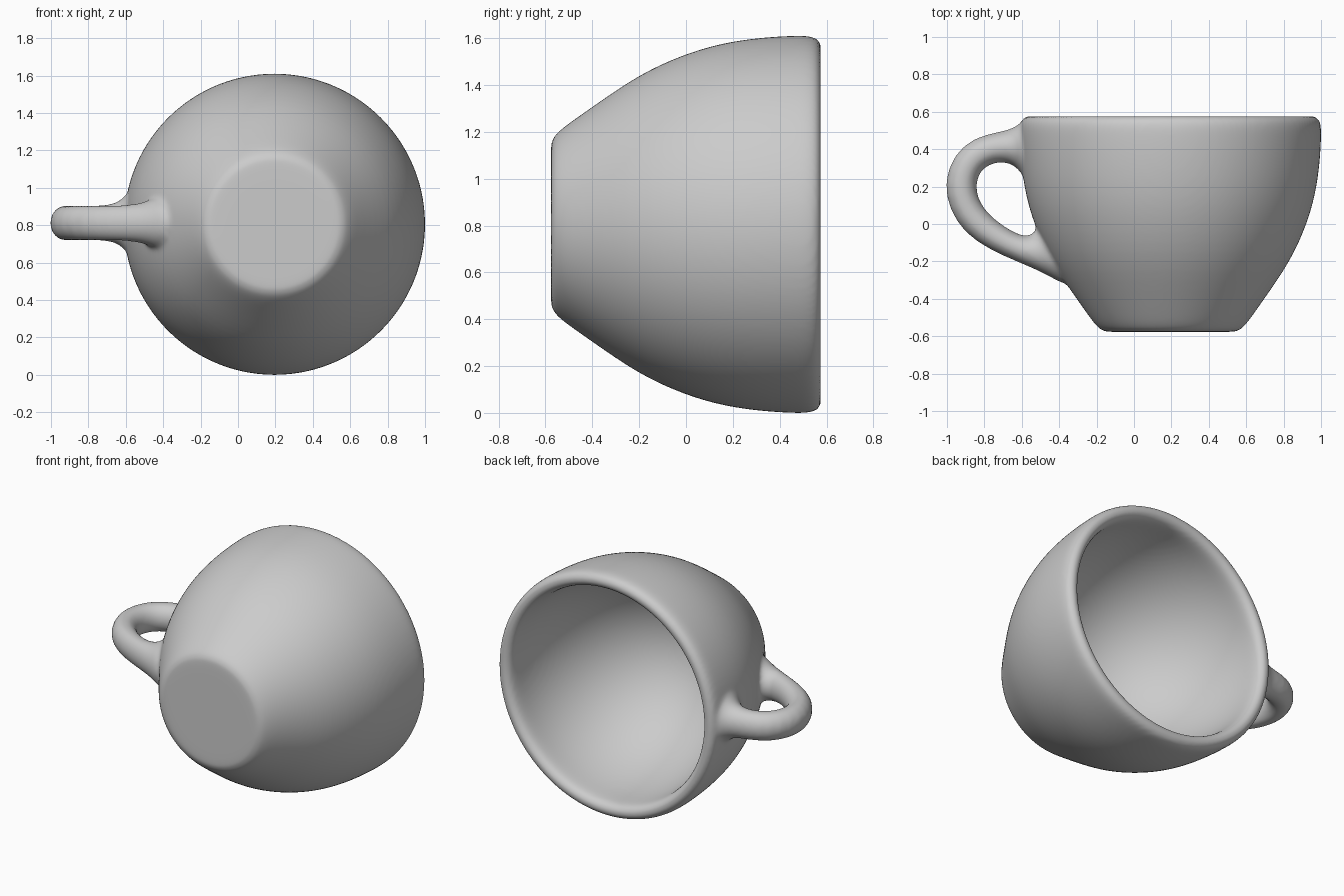
import bpy, bmesh, math

if "Cube" in bpy.data.objects:
    bpy.data.objects.remove(bpy.data.objects["Cube"])

CX, CZ = 0.195, 0.805   # axis of the cup, running along y
clay = bpy.data.materials.new("grey clay")
clay.diffuse_color = (0.6, 0.6, 0.6, 1)
clay.use_nodes = True
clay.node_tree.nodes["Principled BSDF"].inputs["Base Color"].default_value = clay.diffuse_color


def build(name, rings):
    """Skin a list of equal rings of points into a closed smooth object."""
    bm = bmesh.new()
    loops = [[bm.verts.new(p) for p in ring] for ring in rings]
    n = len(loops[0])
    for a, b in zip(loops, loops[1:]):
        for i in range(n):
            j = (i + 1) % n
            bm.faces.new((a[i], a[j], b[j], b[i]))
    bm.faces.new(loops[0])
    bm.faces.new(loops[-1])
    bmesh.ops.recalc_face_normals(bm, faces=bm.faces[:])
    mesh = bpy.data.meshes.new(name)
    bm.to_mesh(mesh)
    bm.free()
    mesh.materials.append(clay)
    obj = bpy.data.objects.new(name, mesh)
    bpy.context.collection.objects.link(obj)
    sub = obj.modifiers.new("smooth", 'SUBSURF')
    sub.levels = sub.render_levels = 1
    for p in mesh.polygons:
        p.use_smooth = True
    return obj


# Cup: (radius, y) from the base centre, up the outside and over the rim
profile = [
    (0.02, -0.577), (0.2, -0.577), (0.33, -0.577), (0.365, -0.574), (0.397, -0.545),
    (0.432, -0.5), (0.502, -0.4), (0.572, -0.3), (0.636, -0.2), (0.687, -0.1),
    (0.728, 0.0), (0.76, 0.1), (0.782, 0.2), (0.796, 0.3), (0.804, 0.4),
    (0.807, 0.48), (0.806, 0.53), (0.795, 0.563), (0.768, 0.579), (0.735, 0.575),
    (0.713, 0.553)]
# Round bowl inside, down to the floor
RIM_R, RIM_Y, DEPTH = 0.705, 0.51, 0.89
for k in range(17):
    a = math.radians(88) * k / 16
    profile.append((RIM_R * math.cos(a), RIM_Y - DEPTH * math.sin(a)))
N = 64
cup = build("cup", [[(CX + r * math.cos(t), y, CZ + r * math.sin(t))
                     for t in (2 * math.pi * i / N for i in range(N))]
                    for r, y in profile])

# Handle: (inner x, y, outer x, y, half width in z), flared where it meets the cup
sections = [
    (-0.55, 0.20, -0.56, 0.55, 0.19), (-0.59, 0.25, -0.61, 0.545, 0.155),
    (-0.63, 0.31, -0.645, 0.512, 0.11), (-0.70, 0.335, -0.72, 0.494, 0.095),
    (-0.78, 0.318, -0.86, 0.465, 0.094), (-0.83, 0.27, -0.967, 0.37, 0.094),
    (-0.845, 0.20, -1.02, 0.22, 0.094), (-0.83, 0.125, -0.988, 0.075, 0.094),
    (-0.775, 0.05, -0.908, -0.05, 0.094), (-0.685, -0.02, -0.775, -0.138, 0.094),
    (-0.60, -0.065, -0.62, -0.205, 0.096), (-0.545, -0.06, -0.50, -0.255, 0.105),
    (-0.525, -0.025, -0.41, -0.305, 0.125), (-0.49, 0.0, -0.34, -0.345, 0.15)]
M = 20
rings = []
for ix, iy, ox, oy, hz in sections:
    mx, my, hx, hy = (ix + ox) / 2, (iy + oy) / 2, (ox - ix) / 2, (oy - iy) / 2
    rings.append([(mx + hx * math.cos(t), my + hy * math.cos(t), 0.812 + hz * math.sin(t))
                  for t in (2 * math.pi * i / M for i in range(M))])
handle = build("handle", rings)
handle.hide_render = True
handle.hide_viewport = True

# Fuse the handle with the cup and soften the joins
union = cup.modifiers.new("fuse", 'BOOLEAN')
union.operation = 'UNION'
union.solver = 'EXACT'
union.object = handle
remesh = cup.modifiers.new("remesh", 'REMESH')
remesh.mode = 'VOXEL'
remesh.voxel_size = 0.014
remesh.use_smooth_shade = True
soften = cup.modifiers.new("soften", 'SMOOTH')
soften.factor = 0.5
soften.iterations = 10
